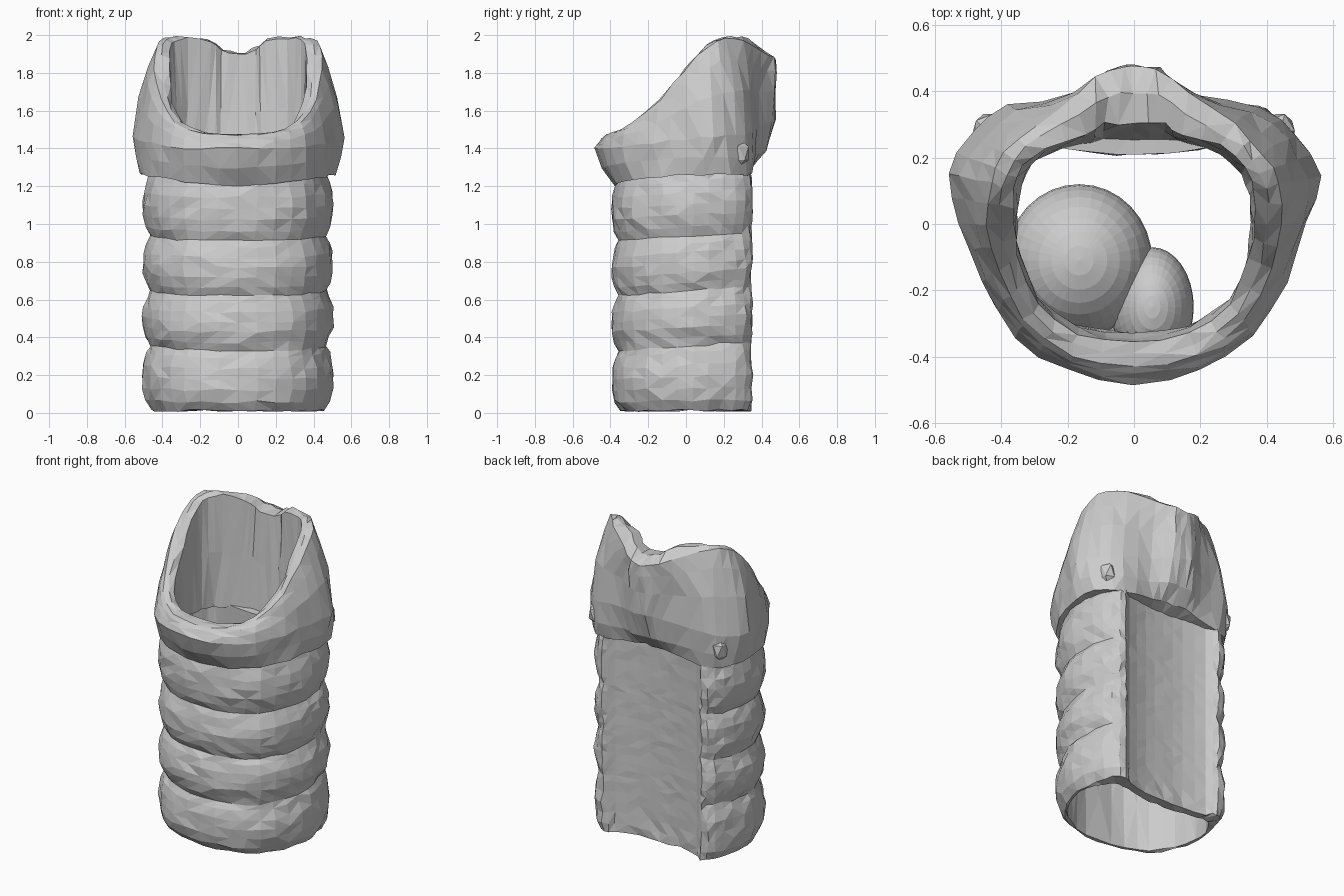
import bpy, bmesh, math, random
from mathutils import Vector

if "Cube" in bpy.data.objects:
    bpy.data.objects.remove(bpy.data.objects["Cube"])

random.seed(4)


def smooth_loop(half, sub=2):
    """Mirror half an outline (front to back) and resample it as a closed spline."""
    pts = [Vector(p) for p in half]
    pts += [Vector((-p[0], *p[1:])) for p in reversed(half[1:-1])]
    n, out = len(pts), []
    for i in range(n):
        a, b, c, d = (pts[(i + k) % n] for k in (-1, 0, 1, 2))
        for s in range(sub):
            t = s / sub
            out.append(0.5 * (2 * b + (c - a) * t + (2 * a - 5 * b + 4 * c - d) * t * t
                              + (3 * b - a - 3 * c + d) * t ** 3))
    return out


def with_z(xy, zs):
    return [(x, y, z) for (x, y), z in zip(xy, zs)]


def loft(name, rings, jitter, calm=None):
    """Skin a stack of loops, joining the last loop back to the first."""
    bm = bmesh.new()
    rows = []
    for ring in rings:
        row = []
        for p in ring:
            amp = jitter * (.25 if calm and calm(p) else 1)
            q = p + Vector([random.uniform(-amp, amp) for _ in range(3)])
            q.z = max(0.0, q.z)
            row.append(bm.verts.new(q))
        rows.append(row)
    n = len(rows[0])
    for r, row in enumerate(rows):
        nxt = rows[(r + 1) % len(rows)]
        for i in range(n):
            k = (i + 1) % n
            bm.faces.new((row[i], row[k], nxt[k], nxt[i]))
    bmesh.ops.triangulate(bm, faces=bm.faces[:])
    bmesh.ops.recalc_face_normals(bm, faces=bm.faces[:])
    me = bpy.data.meshes.new(name)
    bm.to_mesh(me)
    bm.free()
    ob = bpy.data.objects.new(name, me)
    bpy.context.collection.objects.link(ob)
    return ob


# Windpipe: D-shaped tube, ribbed round the front, flat recessed membrane behind
OUTER = [(0, -.395), (.2, -.37), (.36, -.28), (.46, -.13), (.505, .04), (.485, .2),
         (.43, .315), (.355, .35), (.29, .305), (.14, .275), (0, .27)]
INNER = [(0, -.325), (.18, -.30), (.31, -.23), (.4, -.1), (.435, .03), (.42, .15),
         (.37, .23), (.31, .25), (.25, .235), (.12, .215), (0, .21)]
RIB_WEIGHT = [1, 1, 1, 1, 1, 1, .7, .3, 0, 0, 0]
GROOVES = [.012, .33, .62, .91, 1.24]
RIB = [(0, .038), (.15, .018), (.34, .003), (.52, 0), (.7, .006), (.88, .022)]


def tube_loop(outline, z, inset):
    loop = []
    for (x, y), w in zip(outline, RIB_WEIGHT):
        v = Vector((x, y))
        v -= v.normalized() * inset * w
        tilt = .045 * (y + .4) / .75 * min(1, z / .3)
        loop.append((v.x, v.y, z + tilt))
    return smooth_loop(loop)


tube = []
for a, b in zip(GROOVES, GROOVES[1:]):
    for f, inset in RIB:
        tube.append(tube_loop(OUTER, a + (b - a) * f, inset + (.015 if a < .1 and f == 0 else 0)))
tube.append(tube_loop(OUTER, GROOVES[-1] + .01, .038))
for z in (1.25, .93, .62, .31, .012):
    tube.append(tube_loop(INNER, z, 0))
loft("windpipe_tube", tube, .007, lambda p: p.y > .2 and abs(p.x) < .34 and p.z > .1)

# Signet-shaped collar: low band in front, tall plate behind
BASE = [(0, -.38), (.2, -.36), (.36, -.28), (.46, -.13), (.51, .03), (.52, .17),
        (.46, .28), (.36, .34), (.2, .34), (.09, .35), (0, .35)]
WIDE = [(0, -.48), (.2, -.44), (.355, -.34), (.46, -.17), (.525, 0), (.56, .15),
        (.49, .27), (.38, .355), (.19, .39), (.08, .46), (0, .47)]
CREST = [(0, -.43), (.19, -.395), (.33, -.29), (.41, -.14), (.45, .0), (.43, .12),
         (.39, .21), (.3, .30), (.17, .395), (.07, .47), (0, .478)]
MOUTH = [(0, -.355), (.17, -.33), (.285, -.24), (.345, -.1), (.36, .0), (.36, .1),
         (.335, .17), (.26, .235), (.15, .27), (.09, .30), (0, .305)]
THROAT = [(0, -.33), (.17, -.305), (.29, -.22), (.345, -.1), (.35, .0), (.345, .08),
          (.325, .15), (.26, .21), (.17, .235), (.09, .25), (0, .25)]
Z_BASE = [1.205, 1.215, 1.235, 1.25, 1.26, 1.265, 1.255, 1.26, 1.28, 1.30, 1.30]
Z_TOP = [1.47, 1.48, 1.54, 1.66, 1.82, 1.94, 1.98, 1.97, 1.91, 1.88, 1.87]
Z_MOUTH = [1.47, 1.48, 1.53, 1.65, 1.81, 1.92, 1.97, 1.985, 1.97, 1.92, 1.90]


def blend(t, a=Z_BASE, b=Z_TOP):
    return [p + (q - p) * t for p, q in zip(a, b)]


def mix(a, b, t):
    return [(p[0] + (q[0] - p[0]) * t, p[1] + (q[1] - p[1]) * t) for p, q in zip(a, b)]


low_z = [z + .09 for z in Z_BASE]
mid_z = [1.40, 1.40, 1.41, 1.43, 1.45, 1.46, 1.47, 1.49, 1.52, 1.55, 1.55]
collar = [
    (BASE, Z_BASE),
    (mix(BASE, WIDE, .62), low_z),
    (WIDE, mid_z),
    (mix(WIDE, CREST, .3), blend(.45, mid_z)),
    (mix(WIDE, CREST, .65), blend(.78, mid_z)),
    (CREST, Z_TOP),
    (mix(CREST, MOUTH, .5), [max(z, m) + .006 for z, m in zip(Z_TOP, Z_MOUTH)]),
    (MOUTH, Z_MOUTH),
    (mix(MOUTH, THROAT, .5), blend(.5)),
    (THROAT, [1.27] * 11),
]
loft("collar_cartilage", [smooth_loop(with_z(xy, zs)) for xy, zs in collar], .007)

# Small joint facets, nearly flush, low on each side of the collar
for side in (-1, 1):
    bpy.ops.mesh.primitive_ico_sphere_add(subdivisions=1, radius=1,
                                          location=(side * .44, .28, 1.375))
    facet = bpy.context.object
    facet.name = "joint_facet"
    facet.scale = (.05, .06, .08)

# Two rounded growths on the inside of the front wall
for name, loc, size in (("large_growth", (-.165, -.11, .72), (.22, .23, .23)),
                        ("small_growth", (.055, -.25, .72), (.125, .18, .18))):
    bpy.ops.mesh.primitive_uv_sphere_add(segments=32, ring_count=16, radius=1, location=loc)
    growth = bpy.context.object
    growth.name = name
    growth.scale = size
    # keep the growth inside the outer wall of the tube
    for v in growth.data.vertices:
        v.co.y = max(v.co.y, (-.34 - loc[1]) / size[1])
